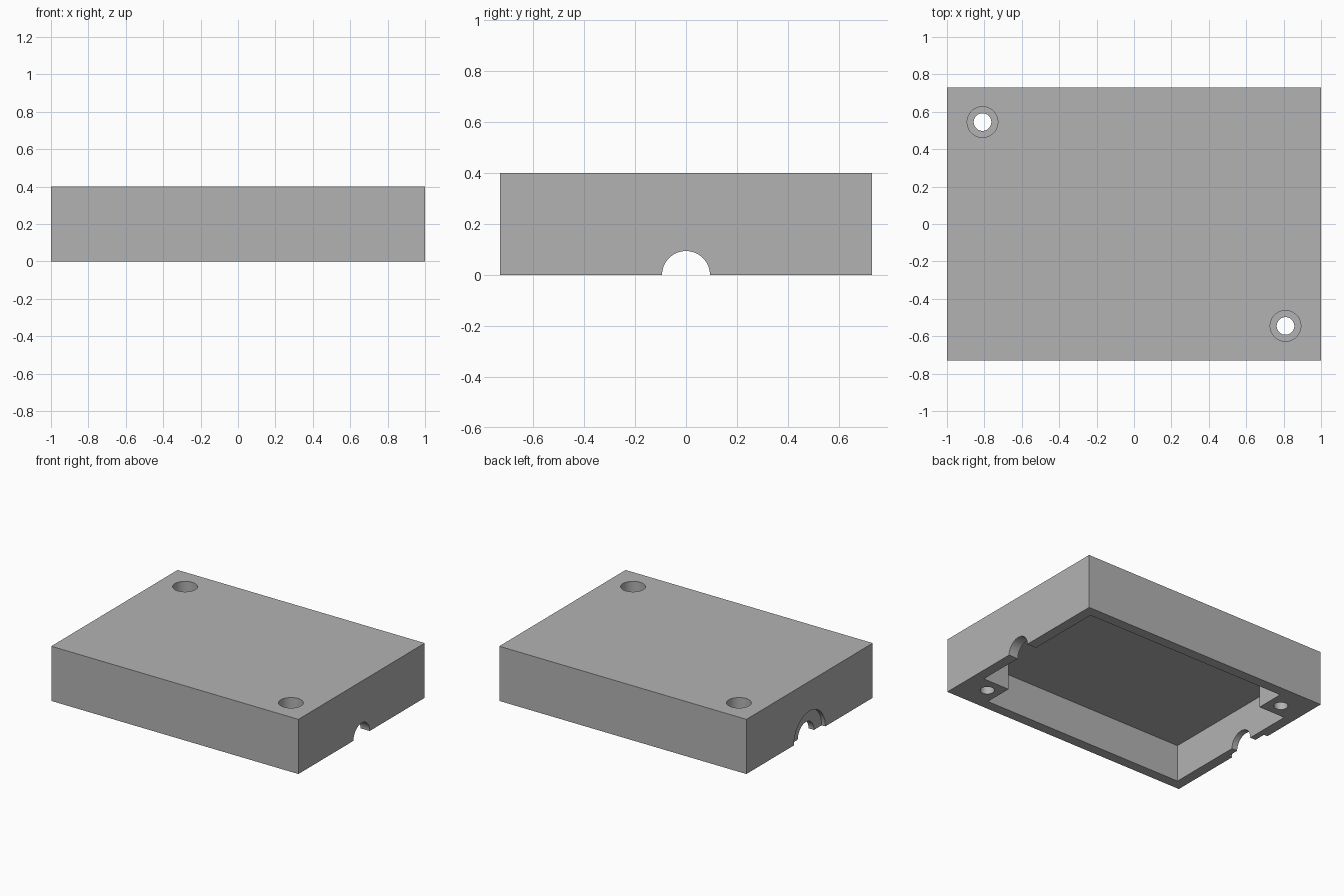
import bpy
import bmesh
from math import pi, radians
from mathutils import Matrix, Vector

WIDTH, DEPTH, HEIGHT = 2.0, 1.46, 0.40
WALL, CEILING = 0.075, 0.27
POST_X, POST_Y = 0.712, 0.443

if "Cube" in bpy.data.objects:
    bpy.data.objects.remove(bpy.data.objects["Cube"], do_unlink=True)

grey = bpy.data.materials.new("plain_grey")
grey.use_nodes = True
colour = (0.45, 0.45, 0.45, 1.0)
grey.diffuse_color = colour
grey.node_tree.nodes["Principled BSDF"].inputs["Base Color"].default_value = colour


def add_object(name, bm):
    bmesh.ops.recalc_face_normals(bm, faces=bm.faces)
    mesh = bpy.data.meshes.new(name)
    bm.to_mesh(mesh)
    bm.free()
    mesh.materials.append(grey)
    obj = bpy.data.objects.new(name, mesh)
    bpy.context.collection.objects.link(obj)
    return obj


def prism(name, outline, z0, z1):
    """Extrude a flat outline from z0 up to z1."""
    bm = bmesh.new()
    face = bm.faces.new([bm.verts.new((x, y, z0)) for x, y in outline])
    top = bmesh.ops.extrude_face_region(bm, geom=[face])["geom"]
    bmesh.ops.translate(bm, vec=(0, 0, z1 - z0),
                        verts=[v for v in top if isinstance(v, bmesh.types.BMVert)])
    return add_object(name, bm)


def rod(name, start, end, radius):
    """Cylinder between two points."""
    start, end = Vector(start), Vector(end)
    axis = end - start
    turn = axis.to_track_quat("Z", "Y").to_matrix().to_4x4()
    bm = bmesh.new()
    bmesh.ops.create_cone(bm, cap_ends=True, segments=64, radius1=radius,
                          radius2=radius, depth=axis.length,
                          matrix=Matrix.Translation((start + end) / 2) @ turn)
    return add_object(name, bm)


# Outer block
hx, hy = WIDTH / 2, DEPTH / 2
cover = prism("enclosure_cover", [(-hx, -hy), (hx, -hy), (hx, hy), (-hx, hy)], 0, HEIGHT)

# Pocket outline, stepping around the two screw posts
ix, iy = hx - WALL, hy - WALL
half = [(-ix, -iy), (POST_X, -iy), (POST_X, -POST_Y), (ix, -POST_Y)]
cutters = [prism("pocket_cutter", half + [(-x, -y) for x, y in half], -0.1, CEILING)]

# Screw holes with countersunk heads in opposite corners
for side in (-1, 1):
    x, y = 0.81 * side, -0.545 * side
    cutters.append(rod("screw_cutter", (x, y, -0.1), (x, y, 0.5), 0.047))
    cutters.append(rod("head_cutter", (x, y, 0.2), (x, y, 0.5), 0.082))

# Cable notches through both ends, with a shallow recess at one end
cutters.append(rod("cable_cutter", (-1.1, 0, 0), (1.1, 0, 0), 0.094))
cutters.append(rod("recess_cutter", (-1.1, 0, 0), (-hx + 0.03, 0, 0), 0.182))

bpy.ops.object.select_all(action="DESELECT")
bpy.context.view_layer.objects.active = cover
cover.select_set(True)
for cutter in cutters:
    cutter.hide_render = True
    cut = cover.modifiers.new(cutter.name, "BOOLEAN")
    cut.operation = "DIFFERENCE"
    cut.solver = "EXACT"
    cut.object = cutter
    bpy.ops.object.modifier_apply(modifier=cut.name)
    bpy.data.objects.remove(cutter, do_unlink=True)

bpy.ops.object.shade_smooth_by_angle(angle=radians(30))
